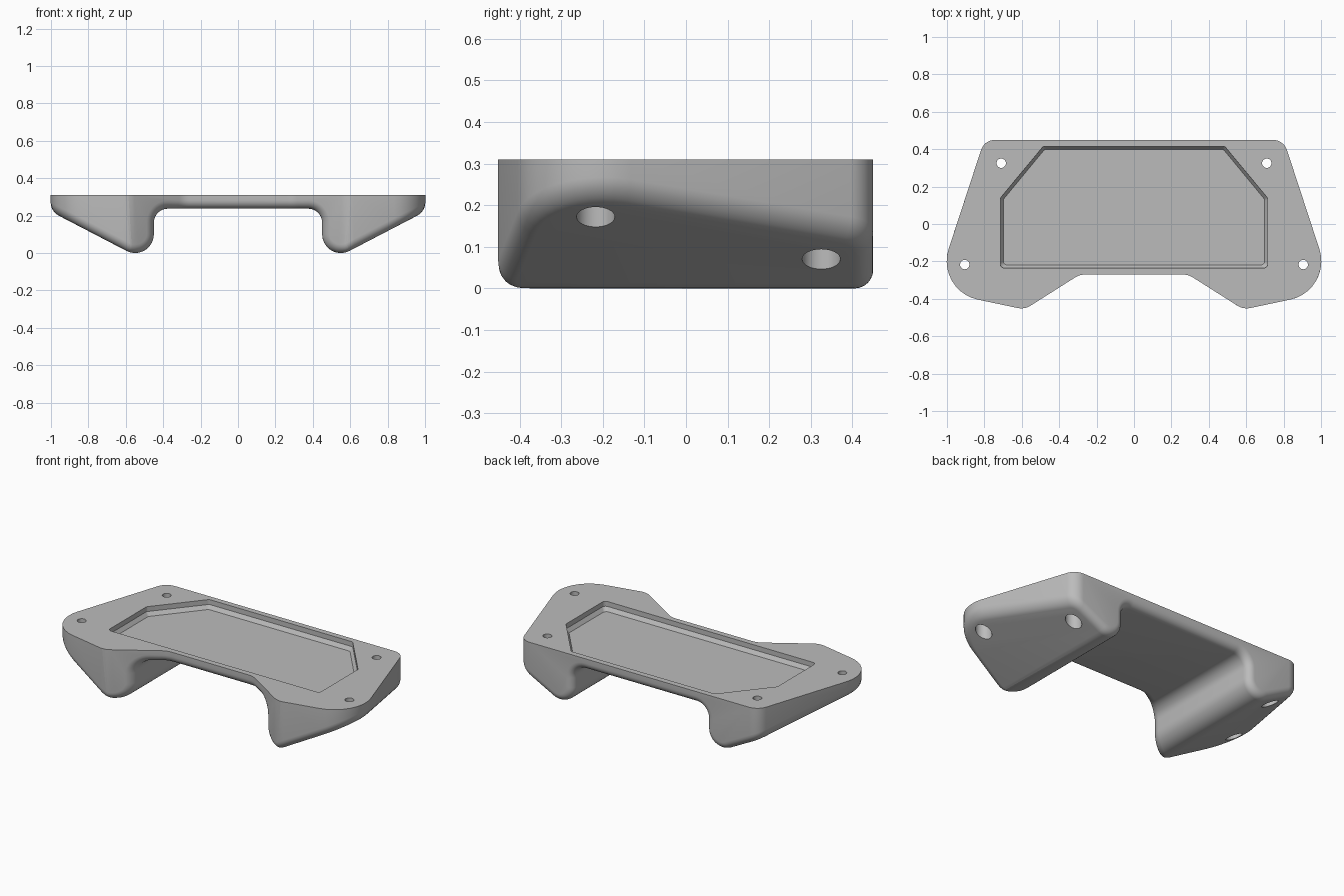
import bpy, bmesh, math
from mathutils import Vector

if "Cube" in bpy.data.objects:
    bpy.data.objects.remove(bpy.data.objects["Cube"])

TOP = 0.31
WEB = 0.237      # underside of the thin middle plate


def rounded(corners):
    """Closed 2D outline from (x, y, radius) corners, each rounded by an arc."""
    pts = []
    n = len(corners)
    for i, (x, y, r) in enumerate(corners):
        p = Vector((x, y))
        a = (Vector(corners[i - 1][:2]) - p).normalized()
        b = (Vector(corners[(i + 1) % n][:2]) - p).normalized()
        if r == 0:
            pts.append(p)
            continue
        half = a.angle(b) / 2
        centre = p + (a + b).normalized() * (r / math.sin(half))
        t = r / math.tan(half)
        s, e = p + a * t - centre, p + b * t - centre
        sweep = math.atan2(s.x * e.y - s.y * e.x, s.dot(e))
        steps = max(3, int(abs(sweep) / math.radians(9)))
        for k in range(steps + 1):
            ang = math.atan2(s.y, s.x) + sweep * k / steps
            pts.append(centre + Vector((math.cos(ang), math.sin(ang))) * r)
    return pts


def mirrored(half):
    """Right half of a corner list plus its mirror image."""
    return half + [(-x, y, r) for x, y, r in reversed(half)]


def loft(name, rings):
    """Solid through matching rings of 3D points, capped at both ends."""
    bm = bmesh.new()
    vs = [[bm.verts.new(p) for p in ring] for ring in rings]
    n = len(vs[0])
    for lo, hi in zip(vs, vs[1:]):
        for i in range(n):
            j = (i + 1) % n
            bm.faces.new((lo[i], lo[j], hi[j], hi[i]))
    bm.faces.new(vs[0])
    bm.faces.new(vs[-1])
    bmesh.ops.recalc_face_normals(bm, faces=bm.faces)
    me = bpy.data.meshes.new(name)
    bm.to_mesh(me)
    bm.free()
    ob = bpy.data.objects.new(name, me)
    bpy.context.collection.objects.link(ob)
    return ob


def combine(ob, tool, op):
    """Apply a boolean and discard the tool."""
    mod = ob.modifiers.new("cut", 'BOOLEAN')
    mod.operation, mod.solver, mod.object = op, 'EXACT', tool
    bpy.context.view_layer.objects.active = ob
    bpy.ops.object.modifier_apply(modifier=mod.name)
    bpy.data.objects.remove(tool)


# body: plan outline
plan = rounded(mirrored([
    (0.29, -0.27, 0.10), (0.585, -0.457, 0.09), (1.064, -0.356, 0.21),
    (0.80, 0.45, 0.08)]))
body = loft("housing", [[(p.x, p.y, z) for p in plan] for z in (-0.1, TOP)])

# front profile: sloping wings, round feet, thin web between
slope, foot = 0.52, 0.10
a = math.atan(slope)
line_z = lambda x: foot - foot / math.cos(a) + slope * (x - 0.55)
base_x = 0.55 + (foot / math.cos(a) - foot) / slope
profile = rounded(mirrored([
    (0.45, WEB, 0.075), (0.45, 0.0, 0.0), (1.2, line_z(1.2), 0), (1.2, 0.5, 0)]))
# round foot replaces the sharp inner bottom corner
foot_arc = [Vector((0.55 + foot * math.cos(t), foot + foot * math.sin(t)))
            for t in [math.pi + (math.pi / 2 + a) * k / 14 for k in range(15)]]
full = []
for p in profile:
    if abs(p.y) < 1e-6:
        full += foot_arc if p.x > 0 else [Vector((-q.x, q.y)) for q in reversed(foot_arc)]
    else:
        full.append(p)
shape = loft("profile_tool", [[(p.x, y, p.y) for p in full] for y in (-0.7, 0.7)])
combine(body, shape, 'INTERSECT')

# soften every lower edge, keep the top rim crisp
bm = bmesh.new()
bm.from_mesh(body.data)
bmesh.ops.remove_doubles(bm, verts=bm.verts, dist=0.0008)
bmesh.ops.dissolve_limit(bm, angle_limit=0.01, verts=bm.verts, edges=bm.edges)
edges = [e for e in bm.edges
         if len(e.link_faces) == 2 and e.calc_face_angle() > math.radians(28)
         and min(v.co.z for v in e.verts) < TOP - 0.01]
bmesh.ops.bevel(bm, geom=edges, offset=0.045, offset_type='OFFSET', segments=6,
                profile=0.5, affect='EDGES', clamp_overlap=False)
bm.to_mesh(body.data)
bm.free()


# tray recess with a sloped foot around its floor
def recess(d):
    k = 0.45 * d
    return rounded(mirrored([
        (0.715 - d, -0.235 + d, 0.022), (0.715 - d, 0.138 - k, 0.022),
        (0.485 - k, 0.415 - d, 0.022)]))


rings = [[(p.x, p.y, z) for p in recess(d)]
         for z, d in ((0.40, 0), (0.28, 0), (0.257, 0.016))]
combine(body, loft("recess_tool", rings), 'DIFFERENCE')

# screw holes with wide counterbores from below
for side in (-1, 1):
    for x, y in ((0.71, 0.325), (0.905, -0.217)):
        ring = lambda r, z: [(side * x + r * math.cos(t), y + r * math.sin(t), z)
                             for t in [2 * math.pi * k / 32 for k in range(32)]]
        tool = loft("hole_tool", [ring(0.046, -0.2), ring(0.046, 0.25),
                                  ring(0.025, 0.25), ring(0.025, 0.5)])
        combine(body, tool, 'DIFFERENCE')

# finish
mat = bpy.data.materials.new("grey")
mat.diffuse_color = (0.5, 0.5, 0.5, 1)
mat.use_nodes = True
mat.node_tree.nodes["Principled BSDF"].inputs["Base Color"].default_value = mat.diffuse_color
body.data.materials.clear()
body.data.materials.append(mat)
for f in body.data.polygons:
    f.material_index = 0
bpy.context.view_layer.objects.active = body
body.select_set(True)
bpy.ops.object.shade_smooth_by_angle(angle=math.radians(30))
